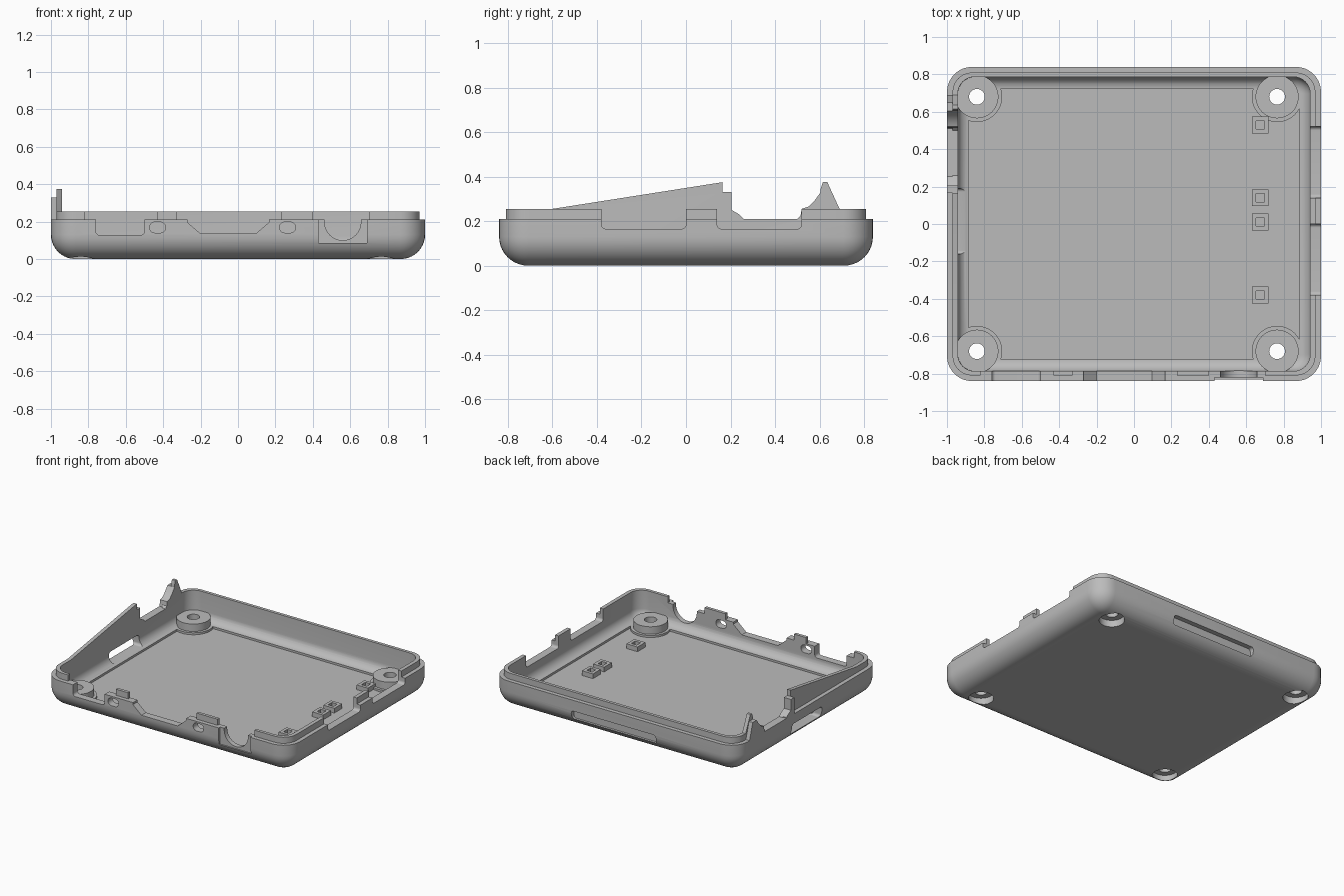
import bpy, bmesh, math
from mathutils import Vector

cube = bpy.data.objects.get("Cube")
if cube:
    bpy.data.objects.remove(cube, do_unlink=True)

grey = bpy.data.materials.new("plain_grey")
grey.use_nodes = True
grey.diffuse_color = (0.5, 0.5, 0.5, 1)
grey.node_tree.nodes["Principled BSDF"].inputs["Base Color"].default_value = (0.5, 0.5, 0.5, 1)


def finish(name, bm):
    bmesh.ops.recalc_face_normals(bm, faces=bm.faces)
    mesh = bpy.data.meshes.new(name)
    bm.to_mesh(mesh)
    bm.free()
    mesh.materials.append(grey)
    obj = bpy.data.objects.new(name, mesh)
    bpy.context.collection.objects.link(obj)
    return obj


def prism(name, axis, pts, lo, hi):
    """Extrude a flat outline along the given axis."""
    place = {"x": lambda a, b: (lo, a, b),
             "y": lambda a, b: (a, lo, b),
             "z": lambda a, b: (a, b, lo)}[axis]
    bm = bmesh.new()
    face = bm.faces.new([bm.verts.new(place(a, b)) for a, b in pts])
    out = bmesh.ops.extrude_face_region(bm, geom=[face])
    step = Vector([hi - lo if axis == k else 0 for k in "xyz"])
    bmesh.ops.translate(bm, vec=step, verts=[v for v in out["geom"] if isinstance(v, bmesh.types.BMVert)])
    return finish(name, bm)


def rect(a0, a1, b0, b1):
    return [(a0, b0), (a1, b0), (a1, b1), (a0, b1)]


def rounded(a0, a1, b0, b1, r, n=8):
    """Rectangle outline with rounded corners."""
    pts = []
    for k, (a, b) in enumerate([(a1 - r, b1 - r), (a0 + r, b1 - r), (a0 + r, b0 + r), (a1 - r, b0 + r)]):
        for i in range(n + 1):
            t = math.pi / 2 * (k + i / n)
            pts.append((a + r * math.cos(t), b + r * math.sin(t)))
    return pts


def circle(a, b, r, n=48):
    return [(a + r * math.cos(2 * math.pi * i / n), b + r * math.sin(2 * math.pi * i / n)) for i in range(n)]


def loft(name, hx, hy, r, levels):
    """Stack rounded rectangles, each given as (inset, height)."""
    bm = bmesh.new()
    rings = []
    for d, z in levels:
        outline = rounded(-hx + d, hx - d, -hy + d, hy - d, max(r - d, 0.004))
        rings.append([bm.verts.new((x, y, z)) for x, y in outline])
    for low, high in zip(rings, rings[1:]):
        for i in range(len(low)):
            j = (i + 1) % len(low)
            bm.faces.new((low[i], low[j], high[j], high[i]))
    bm.faces.new(rings[0])
    bm.faces.new(rings[-1])
    return finish(name, bm)


def fillet(radius, base, n=10):
    angles = [math.pi / 2 * i / n for i in range(n + 1)]
    return [(radius * (1 - math.sin(t)), base + radius * (1 - math.cos(t))) for t in angles]


def combine(target, tool, operation):
    mod = target.modifiers.new("join", "BOOLEAN")
    mod.operation = operation
    mod.solver = "EXACT"
    mod.object = tool
    bpy.context.view_layer.objects.active = target
    bpy.ops.object.modifier_apply(modifier=mod.name)
    bpy.data.objects.remove(tool, do_unlink=True)


def cut(target, axis, pts, lo, hi):
    combine(target, prism("cutter", axis, pts, lo, hi), "DIFFERENCE")


def add(target, axis, pts, lo, hi):
    combine(target, prism("addition", axis, pts, lo, hi), "UNION")


RIM, LIP = 0.21, 0.255
posts = [(x, y) for x in (-0.84, 0.765) for y in (-0.68, 0.68)]

# Outer shell with stepped lip
shell = loft("case_shell", 1, 0.84, 0.134, fillet(0.13, 0) + [(0, RIM), (0.03, RIM), (0.03, LIP)])

# Raised fins on the left-hand wall
inner_fin = [(-0.6, 0.2), (-0.6, LIP), (0.165, 0.375), (0.165, 0.33), (0.205, 0.33), (0.205, 0.2)]
inner_hook = [(0.55, 0.2), (0.6, 0.33), (0.615, 0.375), (0.635, 0.375), (0.69, LIP), (0.69, 0.2)]
outer_hook = [(0.51, 0.2), (0.52, LIP), (0.58, 0.295), (0.605, 0.33), (0.65, 0.33), (0.69, 0.2)]
add(shell, "x", inner_fin, -0.97, -0.935)
add(shell, "x", inner_hook, -0.97, -0.935)
add(shell, "x", rect(0.165, 0.255, 0.2, 0.33), -1, -0.935)
add(shell, "x", outer_hook, -1, -0.935)

# Inner cavity
combine(shell, loft("cavity", 0.942, 0.787, 0.09, fillet(0.065, 0.055) + [(0, 0.6)]), "DIFFERENCE")

# Sunken floor, leaving pads around the posts
pocket = prism("floor_pocket", "z", rect(-0.885, 0.885, -0.725, 0.725), 0.04, 0.065)
for x, y in posts:
    cut(pocket, "z", circle(x, y, 0.135), 0, 0.2)
combine(shell, pocket, "DIFFERENCE")

# Screw posts with through holes and counterbores
for x, y in posts:
    add(shell, "z", circle(x, y, 0.115), 0.05, 0.11)
    cut(shell, "z", circle(x, y, 0.042), -0.1, 0.3)
    cut(shell, "z", circle(x, y, 0.085), -0.1, 0.05)

# Notch in the raised wall
notch = [(0.205, 0.5), (0.205, 0.25), (0.24, 0.23), (0.26, RIM), (0.5, RIM), (0.515, 0.225),
         (0.52, LIP), (0.55, 0.265), (0.58, 0.295), (0.605, 0.33), (0.605, 0.5)]
cut(shell, "x", notch, -1.1, -0.9)

# Card slot through the raised wall
cut(shell, "x", rounded(-0.16, 0.19, 0.06, 0.14, 0.02), -1.1, -0.9)

# Front lip gaps
for a, b in [(-0.82, -0.43), (-0.33, 0.23), (0.40, 0.70)]:
    cut(shell, "y", rect(a, b, RIM, 0.4), -0.9, -0.75)

# Front ports
cut(shell, "y", rounded(-0.76, -0.5, 0.128, 0.4, 0.02), -0.9, -0.7)
wide_port = [(-0.27, 0.3), (-0.27, 0.195), (-0.2, 0.135), (0.095, 0.135), (0.165, 0.195), (0.165, 0.3)]
cut(shell, "y", wide_port, -0.9, -0.7)
cut(shell, "y", rect(0.43, 0.69, 0.085, 0.4), -0.9, -0.822)
cut(shell, "y", rounded(0.463, 0.657, 0.1, 0.4, 0.097, 16), -0.9, -0.7)
for x in (-0.43, 0.265):
    cut(shell, "y", rounded(x - 0.043, x + 0.043, 0.14, 0.197, 0.028), -0.9, -0.7)

# Side ports
for a, b in [(-0.38, 0), (0.14, 0.52)]:
    cut(shell, "x", rounded(a, b, 0.165, 0.4, 0.02), 0.9, 1.1)

# Shallow finger slot in the back wall
cut(shell, "y", rounded(-0.34, 0.35, 0.065, 0.13, 0.02), 0.805, 0.9)

bpy.ops.object.select_all(action="DESELECT")
shell.select_set(True)
bpy.context.view_layer.objects.active = shell
bpy.ops.object.shade_smooth_by_angle(angle=math.radians(30))

# Small square sockets on the floor
for i, y in enumerate((-0.38, 0.01, 0.14, 0.53)):
    x = 0.675
    socket = prism(f"floor_socket_{i + 1}", "z", rect(x - 0.045, x + 0.045, y - 0.045, y + 0.045), 0.035, 0.075)
    cut(socket, "z", rect(x - 0.022, x + 0.022, y - 0.022, y + 0.022), 0.041, 0.2)
